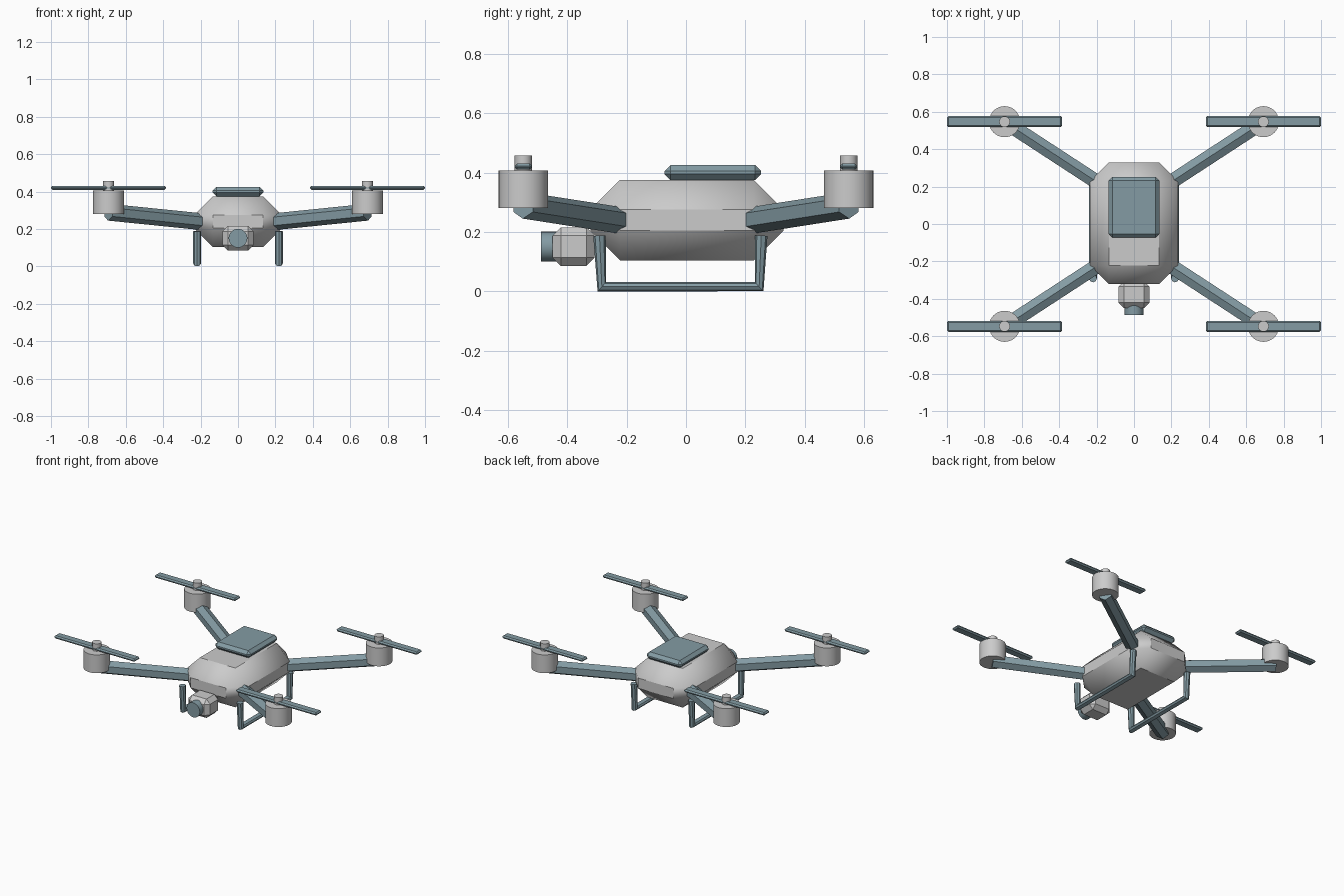
import bpy
from math import radians
from mathutils import Vector

if "Cube" in bpy.data.objects:
    bpy.data.objects.remove(bpy.data.objects["Cube"])

slate = bpy.data.materials.new("slate")
slate.diffuse_color = (0.23, 0.33, 0.37, 1)
slate.use_nodes = True
slate.node_tree.nodes["Principled BSDF"].inputs["Base Color"].default_value = slate.diffuse_color


def finish(ob, name, mat=None, smooth=None):
    ob.name = name
    if mat:
        ob.data.materials.append(mat)
    if smooth:
        bpy.ops.object.shade_smooth_by_angle(angle=radians(smooth))
    return ob


def box(name, loc, size, bevel, mat=None, smooth=None):
    bpy.ops.mesh.primitive_cube_add(size=1, location=loc)
    ob = bpy.context.object
    ob.scale = size
    bpy.ops.object.transform_apply(location=False, rotation=False, scale=True)
    mod = ob.modifiers.new("bevel", 'BEVEL')
    mod.width = bevel
    mod.segments = 1
    bpy.ops.object.modifier_apply(modifier=mod.name)
    return finish(ob, name, mat, smooth)


def rod(name, a, b, radius, sides, mat=None, smooth=None):
    a, b = Vector(a), Vector(b)
    bpy.ops.mesh.primitive_cylinder_add(vertices=sides, radius=radius,
                                        depth=(b - a).length, location=(a + b) / 2)
    ob = bpy.context.object
    ob.rotation_euler = (b - a).to_track_quat('Z', 'Y').to_euler()
    return finish(ob, name, mat, smooth)


# fuselage and battery cover
box("body", (0, 0.003, 0.24), (0.47, 0.65, 0.27), 0.1, smooth=40)
box("battery_cover", (0, 0.09, 0.4), (0.27, 0.325, 0.05), 0.02, slate)

# camera
box("camera_housing", (0, -0.378, 0.151), (0.165, 0.142, 0.13), 0.028)
rod("camera_lens", (0, -0.42, 0.151), (0, -0.487, 0.151), 0.05, 32, slate, 30)

# arms, motors and propellers at the four corners
for sx, side in ((-1, "left"), (1, "right")):
    for sy, end in ((-1, "front"), (1, "rear")):
        tag = f"{end}_{side}"
        x, y = 0.692 * sx, 0.547 * sy
        rod("arm_" + tag, (0.16 * sx, 0.2 * sy, 0.236), (x, y, 0.29), 0.045, 6, slate)
        rod("motor_" + tag, (x, y, 0.281), (x, y, 0.407), 0.083, 40, None, 30)
        box("propeller_" + tag, (x, y, 0.42), (0.616, 0.059, 0.02), 0.008, slate)
        rod("hub_" + tag, (x, y, 0.4), (x, y, 0.458), 0.029, 24, None, 30)

    # landing skid: one bent tube per side
    cu = bpy.data.curves.new("landing_skid_" + side, 'CURVE')
    cu.dimensions = '3D'
    cu.bevel_depth = 0.021
    cu.bevel_resolution = 2
    cu.use_fill_caps = True
    sp = cu.splines.new('POLY')
    path = [(-0.291, 0.188), (-0.283, 0.016), (0.246, 0.016), (0.253, 0.188)]
    sp.points.add(len(path) - 1)
    for p, (py, pz) in zip(sp.points, path):
        p.co = (0.219 * sx, py, pz, 1)
    sp.use_smooth = False
    skid = bpy.data.objects.new("landing_skid_" + side, cu)
    bpy.context.collection.objects.link(skid)
    cu.materials.append(slate)
